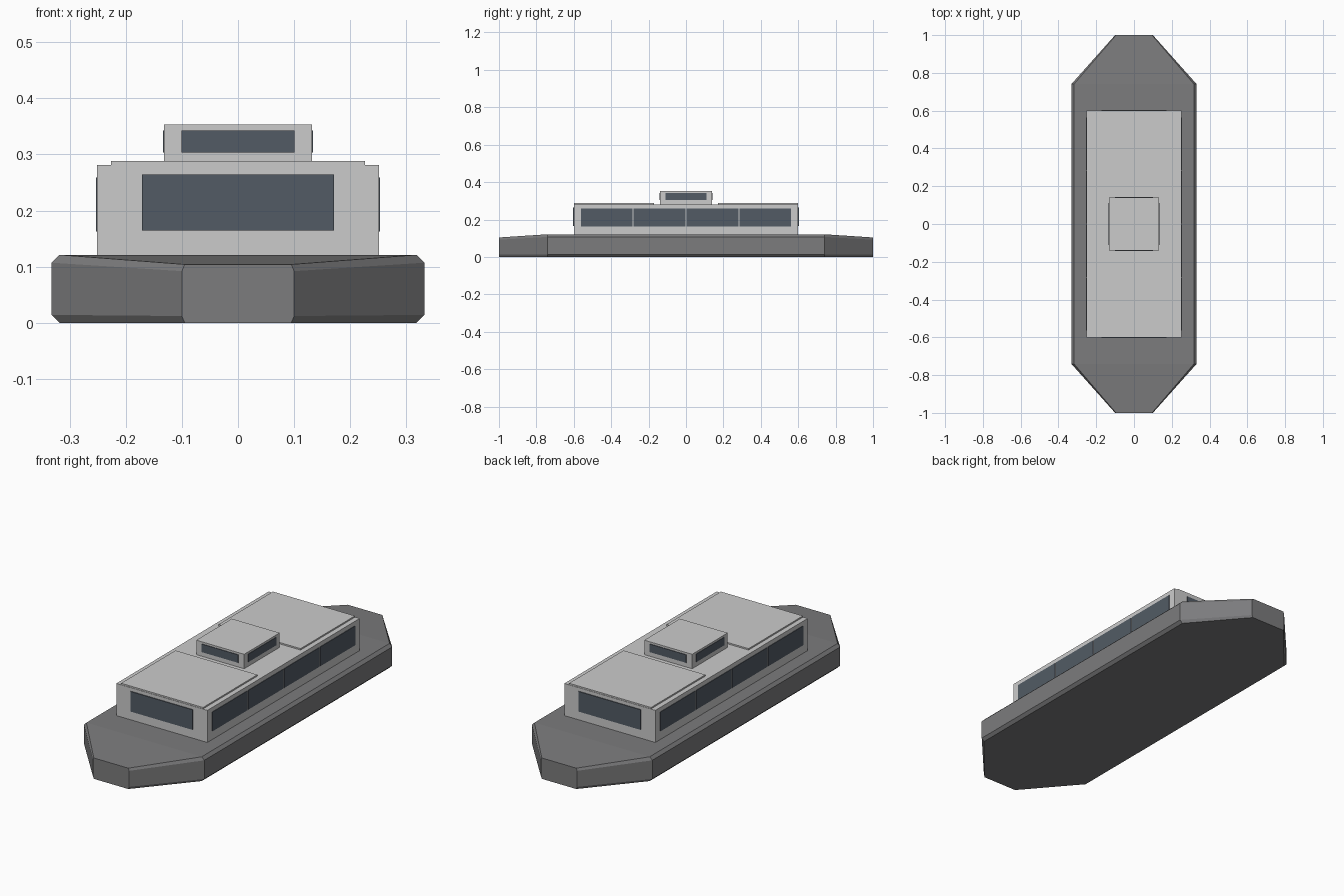
import bpy, bmesh

if "Cube" in bpy.data.objects:
    bpy.data.objects.remove(bpy.data.objects["Cube"])


def material(name, rgb):
    m = bpy.data.materials.new(name)
    m.diffuse_color = (*rgb, 1)
    m.use_nodes = True
    m.node_tree.nodes["Principled BSDF"].inputs["Base Color"].default_value = m.diffuse_color
    return m


HULL = material("dark_hull", (0.2, 0.2, 0.205))
GLASS = material("window_glass", (0.085, 0.105, 0.13))


def finish(name, bm, mat=None):
    bmesh.ops.recalc_face_normals(bm, faces=bm.faces)
    mesh = bpy.data.meshes.new(name)
    bm.to_mesh(mesh)
    bm.free()
    if mat:
        mesh.materials.append(mat)
    ob = bpy.data.objects.new(name, mesh)
    bpy.context.collection.objects.link(ob)
    return ob


def box(name, x, y, z, mat=None):
    """Box given by (min, max) on each axis."""
    bm = bmesh.new()
    bmesh.ops.create_cube(bm, size=1)
    for v in bm.verts:
        v.co = [r[0] if c < 0 else r[1] for c, r in zip(v.co, (x, y, z))]
    return finish(name, bm, mat)


# Hull: chamfered cross-sections lofted from bow to stern
def section(half, top, c, e):
    right = [(half - c, 0), (half, e), (half, top - e), (half - c, top)]
    return right + [(-x, z) for x, z in reversed(right)]


bm = bmesh.new()
rings = []
for y, half, top, c, e in ((-1, 0.1, 0.104, 0.005, 0.012), (-0.74, 0.332, 0.121, 0.014, 0.014),
                           (0.74, 0.332, 0.121, 0.014, 0.014), (1, 0.1, 0.104, 0.005, 0.012)):
    rings.append([bm.verts.new((x, y, z)) for x, z in section(half, top, c, e)])
for a, b in zip(rings, rings[1:]):
    for i in range(8):
        j = (i + 1) % 8
        bm.faces.new((a[i], a[j], b[j], b[i]))
bm.faces.new(rings[0])
bm.faces.new(rings[-1])
finish("hull", bm, HULL)

# Passenger cabin and wheelhouse
box("cabin", (-0.251, 0.251), (-0.6, 0.6), (0.115, 0.281))
box("wheelhouse", (-0.132, 0.132), (-0.14, 0.14), (0.275, 0.353))

for s, end in ((-1, "front"), (1, "rear")):
    # Raised roof panels
    box(end + "_roof_panel", (-0.226, 0.226), sorted((s * 0.17, s * 0.598)), (0.278, 0.288))
    # End windows
    box(end + "_cabin_window", (-0.171, 0.171), sorted((s * 0.59, s * 0.604)),
        (0.164, 0.264), GLASS)
    box(end + "_wheelhouse_window", (-0.101, 0.101), sorted((s * 0.13, s * 0.143)),
        (0.303, 0.343), GLASS)

for s, side in ((-1, "left"), (1, "right")):
    # Four side windows in a row, and one on the wheelhouse
    for i in range(4):
        y = (i - 1.5) * 0.283
        box(f"{side}_cabin_window_{i + 1}", sorted((s * 0.24, s * 0.2535)),
            (y - 0.138, y + 0.138), (0.163, 0.259), GLASS)
    box(side + "_wheelhouse_window", sorted((s * 0.12, s * 0.134)), (-0.11, 0.11),
        (0.303, 0.343), GLASS)
